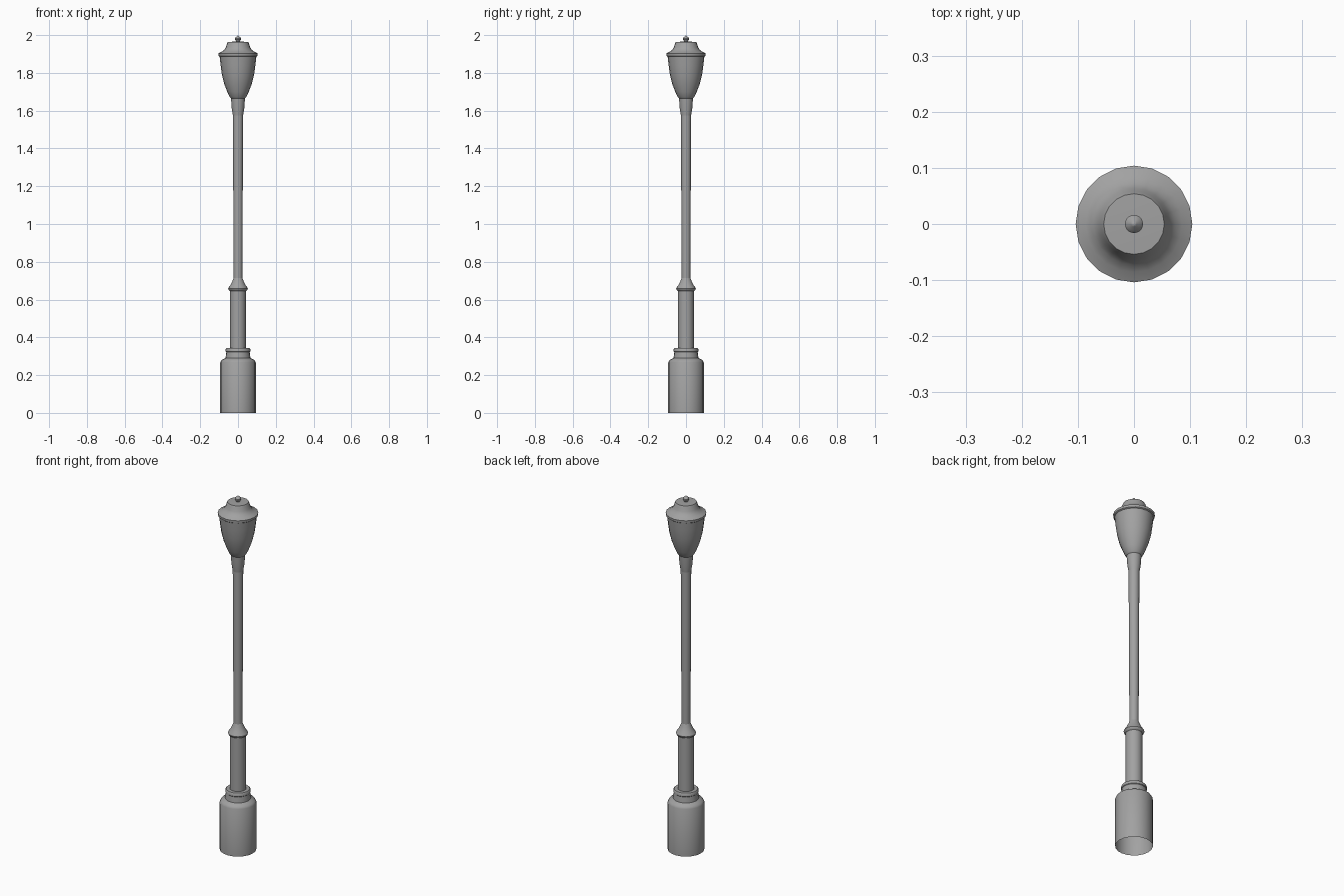
import bpy, bmesh, math

SIDES = 20

cube = bpy.data.objects.get("Cube")
if cube:
    bpy.data.objects.remove(cube, do_unlink=True)

# Single painted metal colour
metal = bpy.data.materials.new("grey_metal")
metal.use_nodes = True
grey = (0.36, 0.36, 0.36, 1)
metal.diffuse_color = grey
metal.node_tree.nodes["Principled BSDF"].inputs["Base Color"].default_value = grey


def lathe(name, profile, angle=35):
    """Revolve (radius, height) points, listed bottom to top, around z."""
    bm = bmesh.new()
    verts = [bm.verts.new((r, 0, z)) for r, z in profile]
    edges = [bm.edges.new(pair) for pair in zip(verts, verts[1:])]
    bmesh.ops.spin(bm, geom=verts + edges, axis=(0, 0, 1), cent=(0, 0, 0),
                   angle=math.tau, steps=SIDES, use_merge=False)
    bmesh.ops.remove_doubles(bm, verts=bm.verts, dist=0.0001)
    bmesh.ops.recalc_face_normals(bm, faces=bm.faces)
    # An open strip may come out inverted, so check a side face
    side = max(bm.faces, key=lambda f: f.calc_center_median().xy.length)
    if side.normal.xy.dot(side.calc_center_median().xy) < 0:
        bmesh.ops.reverse_faces(bm, faces=bm.faces)
    mesh = bpy.data.meshes.new(name)
    bm.to_mesh(mesh)
    bm.free()
    mesh.materials.append(metal)
    obj = bpy.data.objects.new(name, mesh)
    bpy.context.collection.objects.link(obj)
    bpy.ops.object.select_all(action='DESELECT')
    obj.select_set(True)
    bpy.context.view_layer.objects.active = obj
    bpy.ops.object.shade_smooth_by_angle(angle=math.radians(angle))


# Hollow drum at the foot, with a sloped shoulder
lathe("base", [(0.094, 0), (0.094, 0.268), (0.087, 0.28), (0.066, 0.29)])

# Stepped ring on top of the base
lathe("base_ring", [(0.066, 0.29), (0.062, 0.322), (0.065, 0.325),
                    (0.065, 0.337), (0.061, 0.343), (0.042, 0.343)])

# Thick lower column
lathe("lower_column", [(0.042, 0.343), (0.042, 0.645)])

# Collar flaring out, then tapering into the pole
lathe("collar", [(0.042, 0.645), (0.049, 0.65), (0.052, 0.658),
                 (0.047, 0.667), (0.038, 0.68), (0.029, 0.7), (0.023, 0.715)])

# Slender pole, slightly wider at the top
lathe("pole", [(0.023, 0.715), (0.027, 1.575)])

# Flared neck holding the lantern
lathe("neck", [(0.027, 1.575), (0.033, 1.61), (0.037, 1.665)])

# Lantern bowl
lathe("lantern_bowl", [(0.037, 1.665), (0.045, 1.674), (0.057, 1.7),
                       (0.073, 1.742), (0.085, 1.79), (0.092, 1.84),
                       (0.097, 1.886)])

# Lantern lid: rim, concave slope and flat crown
lathe("lantern_lid", [(0.097, 1.886), (0.103, 1.89), (0.104, 1.903),
                      (0.086, 1.912), (0.073, 1.922), (0.064, 1.936),
                      (0.059, 1.953), (0.054, 1.964), (0, 1.966)])

# Finial knob with a small point
lathe("finial", [(0.009, 1.964), (0.011, 1.969), (0.016, 1.976),
                 (0.016, 1.983), (0.011, 1.99), (0.005, 1.994), (0, 2.0)])
